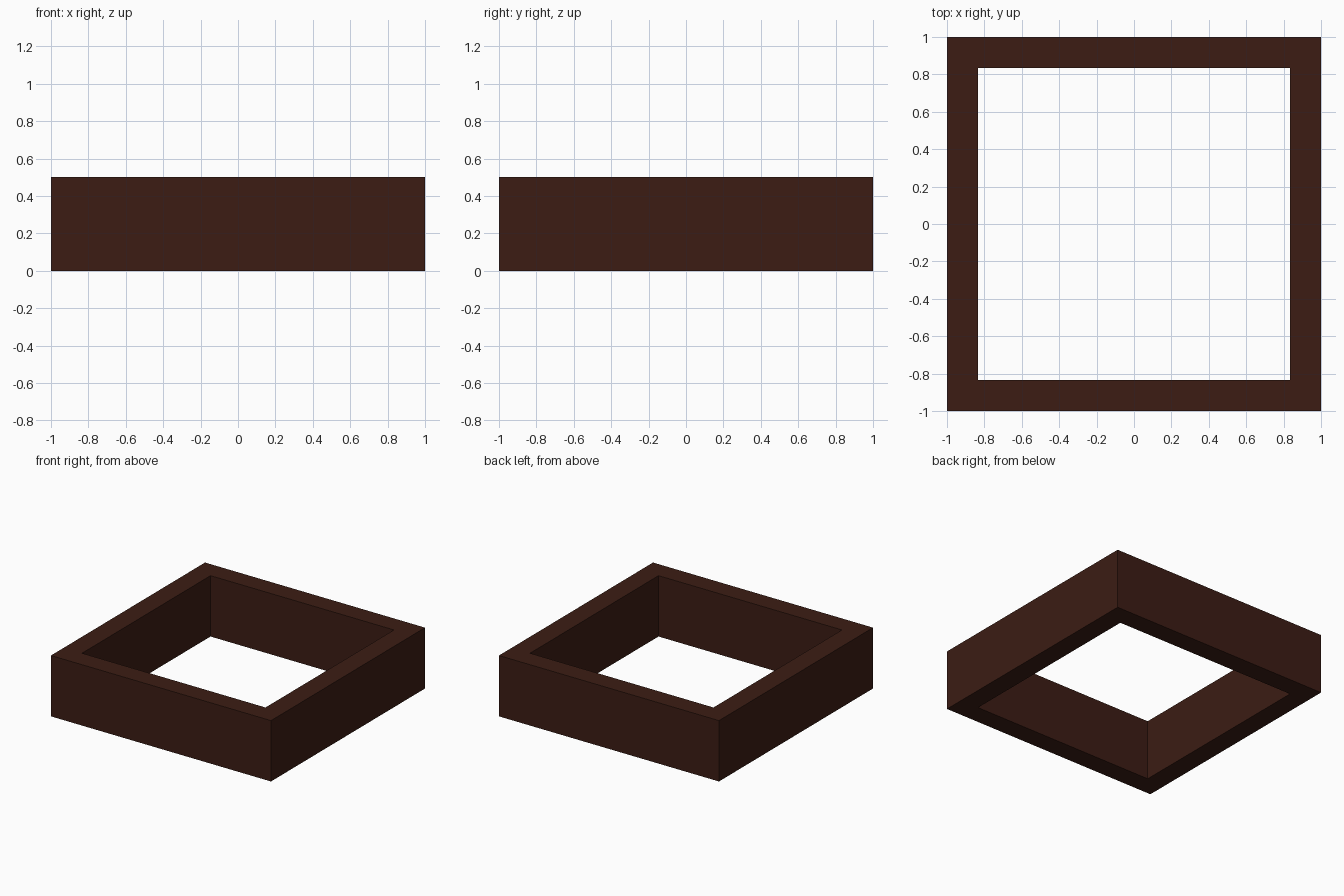
import bpy, bmesh

if "Cube" in bpy.data.objects:
    bpy.data.objects.remove(bpy.data.objects["Cube"])

OUTER, INNER, HEIGHT = 1.0, 0.834, 0.5

# Dark brown finish
brown = bpy.data.materials.new("dark_brown")
brown.diffuse_color = (0.045, 0.012, 0.007, 1)
brown.use_nodes = True
brown.node_tree.nodes["Principled BSDF"].inputs["Base Color"].default_value = brown.diffuse_color

# Square frame: two concentric squares bridged into a flat ring, then extruded up
bm = bmesh.new()


def square(r):
    return [bm.verts.new((x * r, y * r, 0)) for x, y in ((-1, -1), (1, -1), (1, 1), (-1, 1))]


outer, inner = square(OUTER), square(INNER)
ring = []
for i in range(4):
    j = (i + 1) % 4
    ring.append(bm.faces.new((outer[i], outer[j], inner[j], inner[i])))
top = bmesh.ops.extrude_face_region(bm, geom=ring, use_keep_orig=True)["geom"]
bmesh.ops.translate(bm, vec=(0, 0, HEIGHT),
                    verts=[v for v in top if isinstance(v, bmesh.types.BMVert)])
bmesh.ops.recalc_face_normals(bm, faces=bm.faces)

mesh = bpy.data.meshes.new("square_frame")
bm.to_mesh(mesh)
bm.free()
mesh.materials.append(brown)
bpy.context.collection.objects.link(bpy.data.objects.new("square_frame", mesh))
